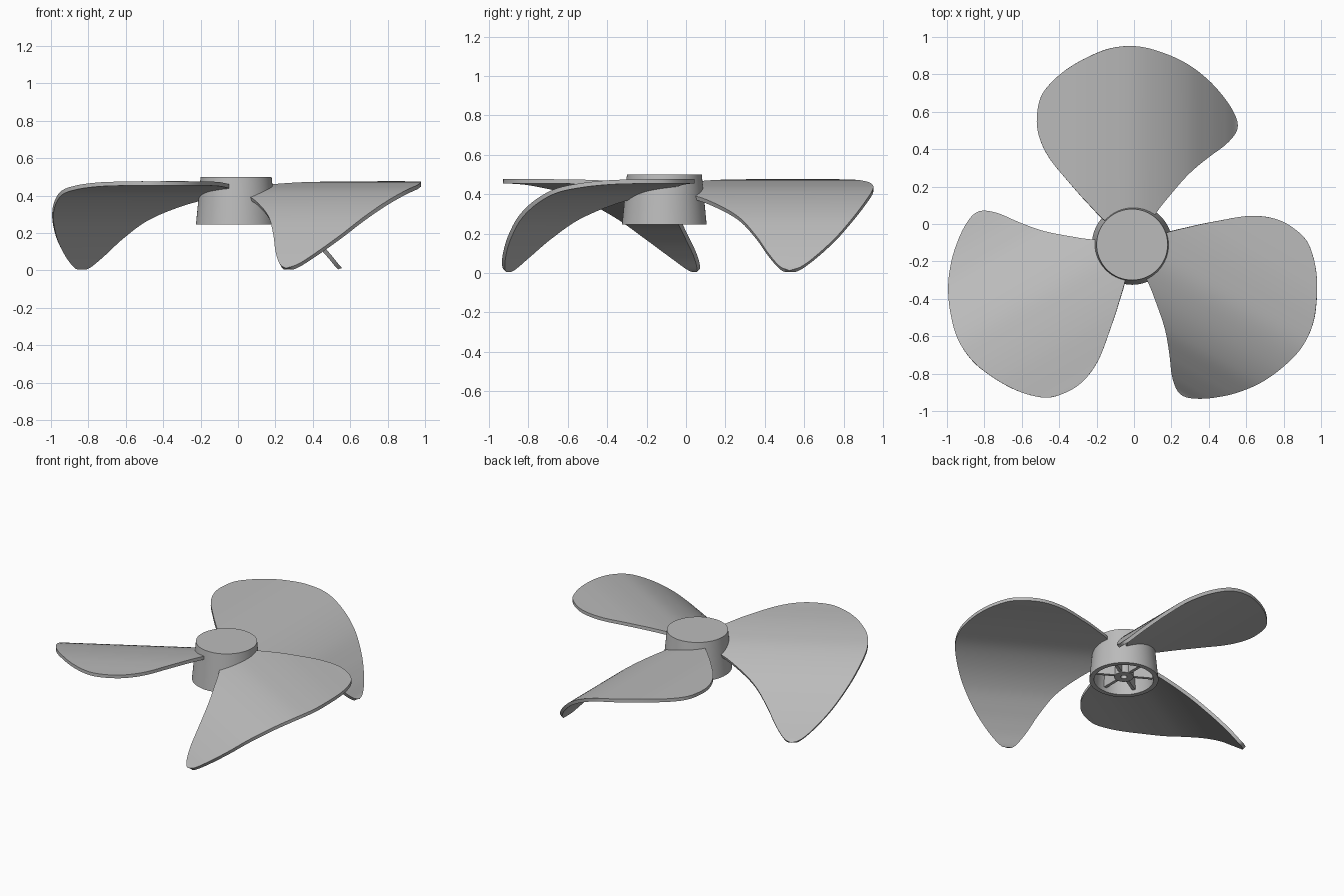
import bpy, bmesh, math
from mathutils import Matrix, Vector

cube = bpy.data.objects.get("Cube")
if cube:
    bpy.data.objects.remove(cube, do_unlink=True)

HUB = Vector((-0.01, -0.11, 0))

grey = bpy.data.materials.new("grey plastic")
grey.use_nodes = True
colour = (0.5, 0.5, 0.5, 1)
grey.diffuse_color = colour
grey.node_tree.nodes["Principled BSDF"].inputs["Base Color"].default_value = colour


def finish(bm, name, angle=0):
    """Turn a bmesh into a smooth-shaded object standing on the hub axis."""
    bmesh.ops.remove_doubles(bm, verts=bm.verts, dist=0.0001)
    bmesh.ops.recalc_face_normals(bm, faces=bm.faces)
    mesh = bpy.data.meshes.new(name)
    bm.to_mesh(mesh)
    bm.free()
    mesh.materials.append(grey)
    obj = bpy.data.objects.new(name, mesh)
    bpy.context.collection.objects.link(obj)
    obj.location = HUB
    obj.rotation_euler.z = angle
    bpy.ops.object.select_all(action='DESELECT')
    obj.select_set(True)
    bpy.context.view_layer.objects.active = obj
    bpy.ops.object.shade_smooth_by_angle(angle=math.radians(40))
    return obj


def lathe(profile, name, closed=False):
    """Spin an (r, z) profile round the vertical axis."""
    bm = bmesh.new()
    verts = [bm.verts.new((r, 0, z)) for r, z in profile]
    pairs = list(zip(verts, verts[1:]))
    if closed:
        pairs.append((verts[-1], verts[0]))
    edges = [bm.edges.new(p) for p in pairs]
    bmesh.ops.spin(bm, geom=verts + edges, cent=(0, 0, 0), axis=(0, 0, 1),
                   angle=math.tau, steps=64, use_merge=False)
    return finish(bm, name)


def spline(values, t):
    """Smooth interpolation through evenly spaced values, t from 0 to 1."""
    t *= len(values) - 1
    i = min(int(t), len(values) - 2)
    f = t - i
    b, c = values[i], values[i + 1]
    # ends mirror, since the two edges meet round the tips
    a = values[i - 1] if i else 2 * b - c
    d = values[i + 2] if i + 2 < len(values) else 2 * c - b
    return b + f / 2 * (c - a + f * (2*a - 5*b + 4*c - d + f * (3*(b - c) + d - a)))


# Blade: sections across the width, bunched towards the rounded sides
INNER = [.66, .56, .455, .35, .225, .10, .05, .22, .37, .465, .528, .585, .635]
OUTER = [.66, .78, .86, .935, 1, 1.05, 1.06, 1.025, .965, .88, .785, .70, .635]
HEIGHT = [.477, .477, .476, .475, .47, .455, .427, .37, .29, .19, .10, .035, .012]
THICK = 0.022


def blade_x(t):
    return 0.0275 - 0.5375 * math.cos(math.pi * t)


def build_blade(name, angle, steps=72):
    bm = bmesh.new()
    rings = []
    for k in range(steps + 1):
        t = k / steps
        x, z = blade_x(t), spline(HEIGHT, t)
        low, high = spline(INNER, t), spline(OUTER, t)
        # root follows the inside of the hub wall
        low = max(low, math.sqrt(max(0, 0.18 ** 2 - x * x)))
        t0, t1 = max(0, t - .02), min(1, t + .02)
        slope = Vector((blade_x(t1) - blade_x(t0), 0,
                        spline(HEIGHT, t1) - spline(HEIGHT, t0)))
        down = Vector((slope.z, 0, -slope.x)).normalized() * THICK
        top = [Vector((x, low, z)), Vector((x, high, z))]
        rings.append([bm.verts.new(p) for p in
                      (top[0], top[1], top[1] + down, top[0] + down)])
    for a, b in zip(rings, rings[1:]):
        for i in range(4):
            j = (i + 1) % 4
            bm.faces.new((a[i], a[j], b[j], b[i]))
    bm.faces.new(rings[0])
    bm.faces.new(rings[-1])
    bmesh.ops.dissolve_degenerate(bm, dist=0.0001, edges=bm.edges)
    return finish(bm, name, angle)


for n, label in enumerate(("back", "right", "left")):
    build_blade(label + "_blade", n * math.tau / 3)

# Hub: tapered cup, open underneath
lathe([(0, .5), (.19, .5), (.215, .245), (.185, .245), (.165, .47), (0, .47)], "hub")

# Shaft socket inside the hub
lathe([(.02, .48), (.02, .265), (.06, .265), (.06, .48)], "shaft_socket", closed=True)

# Ribs joining the socket to the hub wall
bm = bmesh.new()
for n in range(6):
    place = (Matrix.Rotation(n * math.tau / 6 + math.pi / 6, 4, 'Z')
             @ Matrix.Translation((.115, 0, .375))
             @ Matrix.Diagonal((.13, .02, .21, 1)))
    bmesh.ops.create_cube(bm, size=1, matrix=place)
finish(bm, "hub_ribs")
